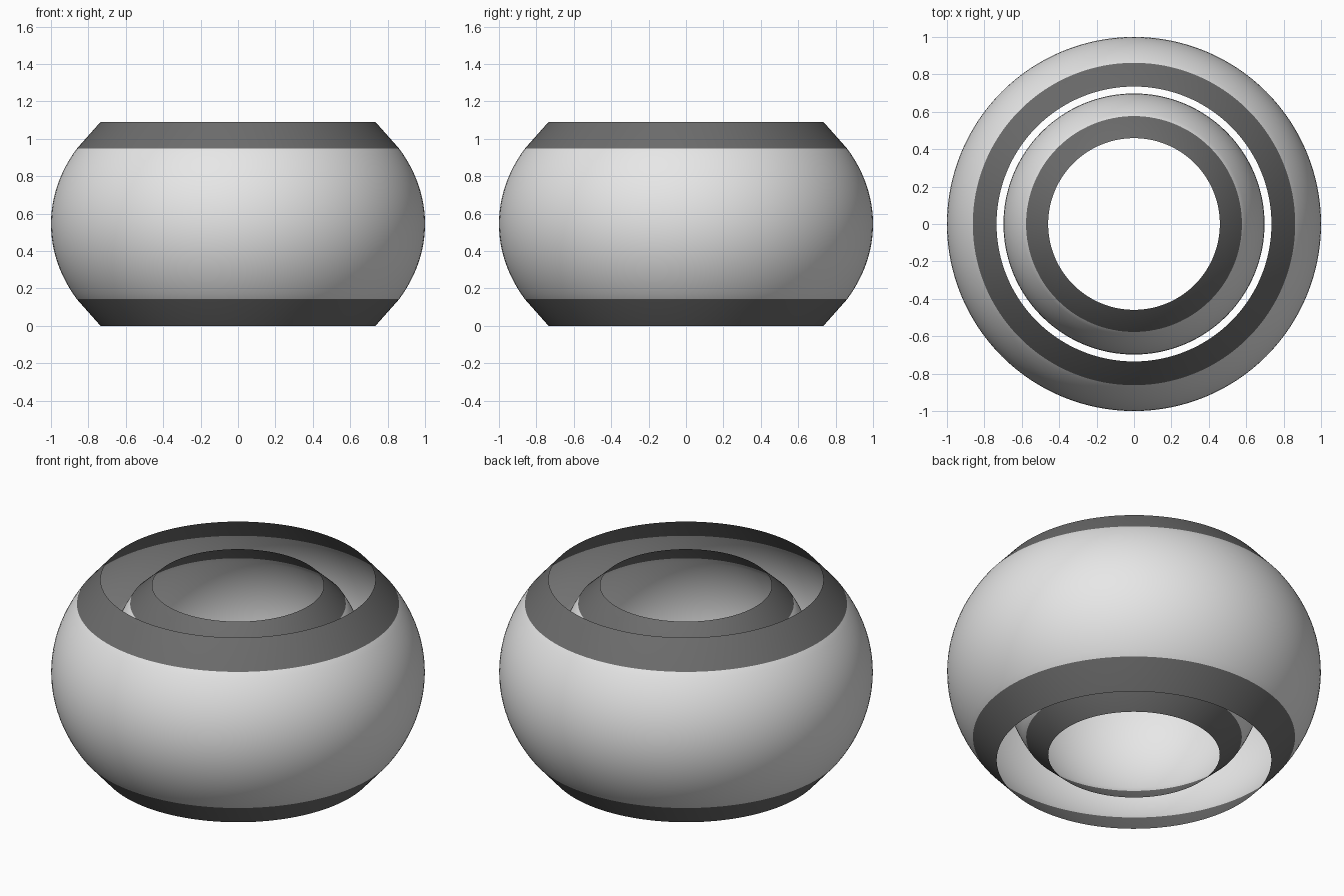
import bpy, math

if "Cube" in bpy.data.objects:
    bpy.data.objects.remove(bpy.data.objects["Cube"])

SEGMENTS = 128
MID_Z = 0.545      # height of the widest point
BAND = 0.402       # distance from the middle where the dark bands begin


def material(name, value):
    m = bpy.data.materials.new(name)
    m.diffuse_color = (value, value, value, 1)
    m.use_nodes = True
    m.node_tree.nodes["Principled BSDF"].inputs["Base Color"].default_value = m.diffuse_color
    return m


light = material("light_grey", 0.8)
dark = material("dark_grey", 0.15)


def ring_shell(name, radius, band_r, rim_r, rim_h):
    """Open rounded shell: an elliptical wall ending in sloped dark bands."""
    c = BAND / math.sqrt(1 - (band_r / radius) ** 2)
    a = math.asin(BAND / c)
    steps = 24
    profile = [(rim_r, -rim_h)]
    for i in range(steps + 1):
        t = -a + 2 * a * i / steps
        profile.append((radius * math.cos(t), c * math.sin(t)))
    profile.append((rim_r, rim_h))

    # Spin the profile round the vertical axis
    verts, faces = [], []
    for r, h in profile:
        for s in range(SEGMENTS):
            t = 2 * math.pi * s / SEGMENTS
            verts.append((r * math.cos(t), r * math.sin(t), MID_Z + h))
    for i in range(len(profile) - 1):
        for s in range(SEGMENTS):
            n = (s + 1) % SEGMENTS
            lo, hi = i * SEGMENTS, (i + 1) * SEGMENTS
            faces.append((lo + s, lo + n, hi + n, hi + s))

    mesh = bpy.data.meshes.new(name)
    mesh.from_pydata(verts, [], faces)
    mesh.materials.append(light)
    mesh.materials.append(dark)
    # Dark top and bottom bands
    for p in mesh.polygons:
        p.use_smooth = True
        p.material_index = 1 if abs(p.center.z - MID_Z) > BAND else 0
    ob = bpy.data.objects.new(name, mesh)
    bpy.context.collection.objects.link(ob)
    return ob


# Two nested shells
ring_shell("outer_shell", 1.0, 0.862, 0.735, 0.545)
ring_shell("inner_shell", 0.698, 0.577, 0.459, 0.511)
